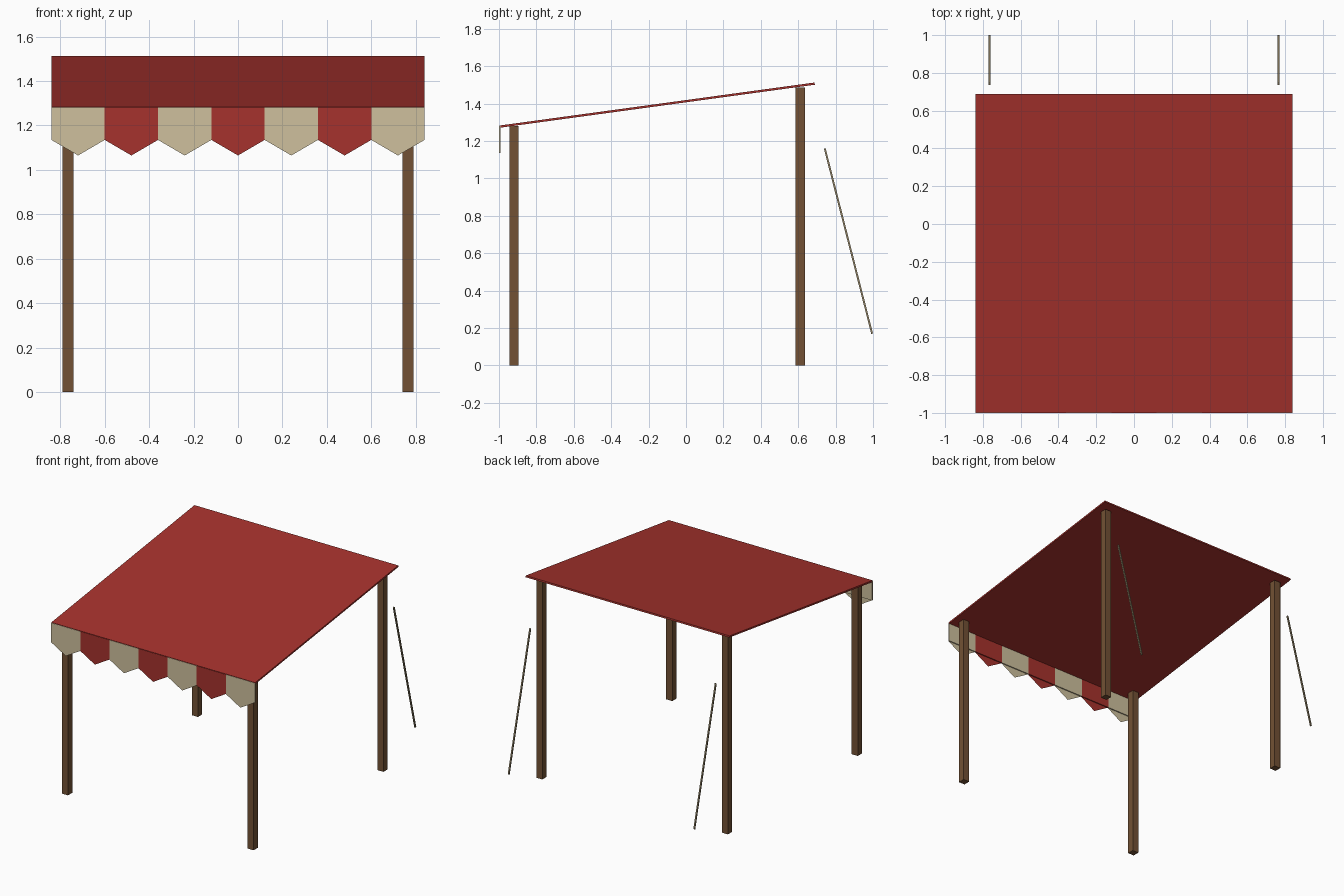
import bpy, math
from mathutils import Vector

if "Cube" in bpy.data.objects:
    bpy.data.objects.remove(bpy.data.objects["Cube"])


def material(name, rgb):
    m = bpy.data.materials.new(name)
    m.diffuse_color = (*rgb, 1)
    m.use_nodes = True
    m.node_tree.nodes["Principled BSDF"].inputs["Base Color"].default_value = m.diffuse_color
    return m


RED = material("red_cloth", (0.38, 0.032, 0.026))
CREAM = material("cream_cloth", (0.62, 0.53, 0.34))
WOOD = material("wood", (0.17, 0.083, 0.035))
ROPE = material("rope", (0.30, 0.24, 0.14))


def mesh_object(name, verts, faces, mat):
    me = bpy.data.meshes.new(name)
    me.from_pydata(verts, [], faces)
    me.materials.append(mat)
    ob = bpy.data.objects.new(name, me)
    bpy.context.collection.objects.link(ob)
    return ob


def box(name, centre, size, mat, tilt=0.0):
    """Box with baked size, tilted about x."""
    bpy.ops.mesh.primitive_cube_add(size=1, location=centre, rotation=(tilt, 0, 0))
    ob = bpy.context.object
    ob.name = ob.data.name = name
    ob.scale = size
    bpy.ops.object.transform_apply(location=False, rotation=False, scale=True)
    ob.data.materials.append(mat)
    return ob


def beam(name, a, b, width, mat):
    """Square bar between two points in one yz plane."""
    a, b = Vector(a), Vector(b)
    d = b - a
    return box(name, (a + b) / 2, (width, width, d.length), mat, math.atan2(-d.y, d.z))


# Sloping canopy sheet
low, high = Vector((0, -0.997, 1.277)), Vector((0, 0.688, 1.507))
run = high - low
box("canopy", (low + high) / 2, (1.68, run.length, 0.012), RED, math.atan2(run.z, run.y))

# Posts and guy ropes on both sides
for side, sx in (("left", -1), ("right", 1)):
    x = 0.765 * sx
    for place, y, h in (("front", -0.92, 1.28), ("back", 0.61, 1.485)):
        box(f"{place}_post_{side}", (x, y, h / 2), (0.05, 0.05, h), WOOD)
    beam(f"guy_rope_{side}", (x, 0.995, 0.17), (x, 0.742, 1.16), 0.01, ROPE)

# Valance: alternating panels, each with a flat pointed tip
W, Y, TOP, BOTTOM, TIP = 0.24, -1.0, 1.28, 1.135, 1.065
for i in range(7):
    x = (i - 3) * W
    mat = RED if i % 2 else CREAM
    box(f"valance_panel_{i + 1}", (x, Y + 0.004, (TOP + BOTTOM) / 2),
        (W, 0.008, TOP - BOTTOM), mat)
    mesh_object(f"valance_tip_{i + 1}",
                [(x - W / 2, Y, BOTTOM), (x, Y, TIP), (x + W / 2, Y, BOTTOM)],
                [(0, 1, 2)], mat)
